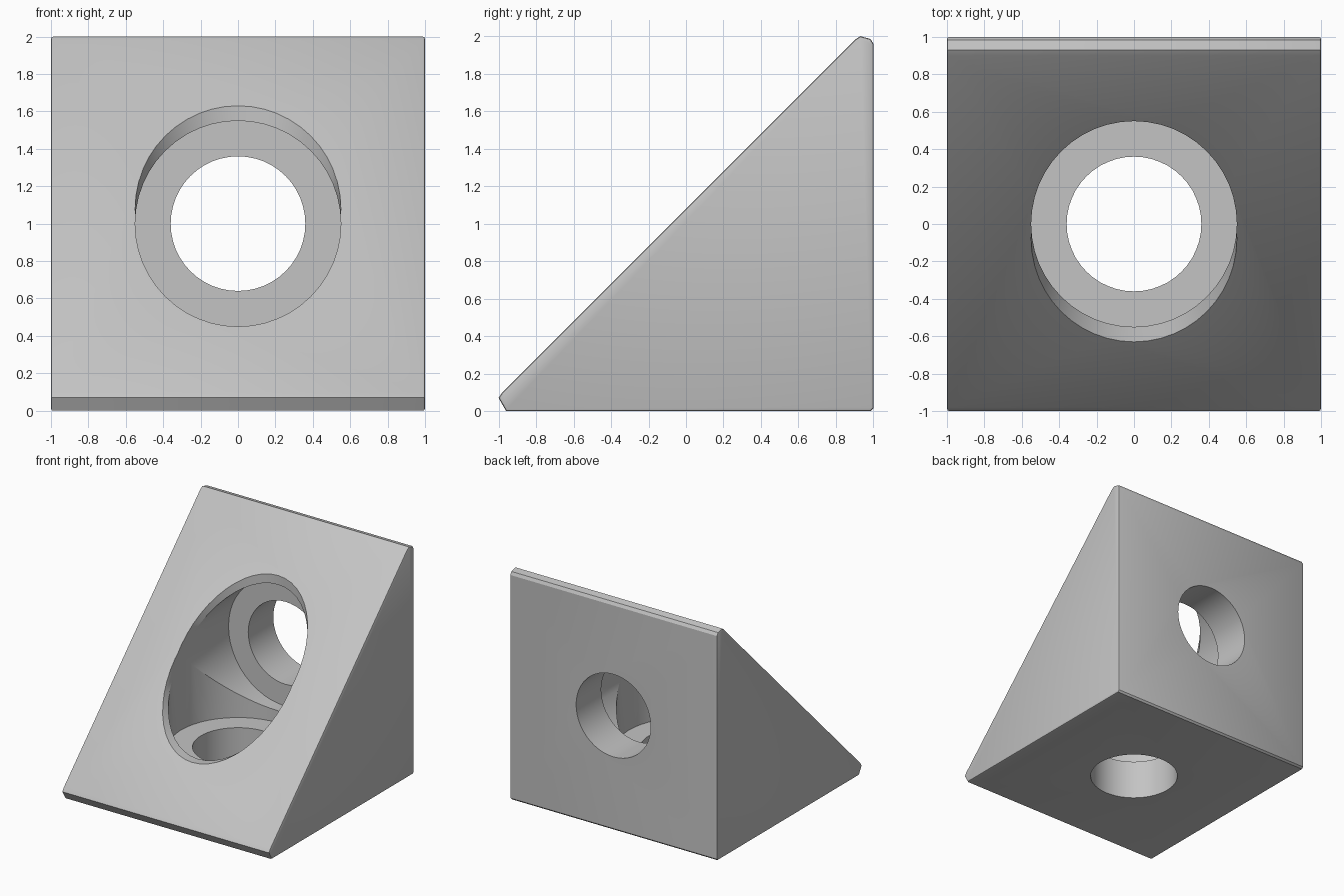
import bpy, bmesh, math
from mathutils import Matrix

if "Cube" in bpy.data.objects:
    bpy.data.objects.remove(bpy.data.objects["Cube"], do_unlink=True)

grey = bpy.data.materials.new("light grey")
grey.use_nodes = True
grey.diffuse_color = (0.55, 0.55, 0.55, 1)
grey.node_tree.nodes["Principled BSDF"].inputs["Base Color"].default_value = grey.diffuse_color


def add_object(name, bm):
    bmesh.ops.recalc_face_normals(bm, faces=bm.faces[:])
    mesh = bpy.data.meshes.new(name)
    bm.to_mesh(mesh)
    bm.free()
    mesh.materials.append(grey)
    obj = bpy.data.objects.new(name, mesh)
    bpy.context.collection.objects.link(obj)
    return obj


def wedge(name, profile, half_width, bevel):
    """Extrude a (y, z) profile across x and chamfer the rims of both sides."""
    bm = bmesh.new()
    side = bm.faces.new([bm.verts.new((-half_width, y, z)) for y, z in profile])
    far = bmesh.ops.extrude_face_region(bm, geom=[side], use_keep_orig=True)["geom"]
    bmesh.ops.translate(bm, vec=(2 * half_width, 0, 0),
                        verts=[g for g in far if isinstance(g, bmesh.types.BMVert)])
    rims = [e for e in bm.edges if abs(e.verts[0].co.x - e.verts[1].co.x) < 1e-5]
    bmesh.ops.bevel(bm, geom=rims, offset=bevel, segments=2, profile=0.5,
                    affect='EDGES', clamp_overlap=True)
    return add_object(name, bm)


def stepped_bore(name, steps, matrix, sides=48):
    """Lathe (radius, height) steps into a closed cutter."""
    bm = bmesh.new()
    rings = []
    for r, h in steps:
        angles = [math.tau * i / sides for i in range(sides)]
        rings.append([bm.verts.new((r * math.cos(a), r * math.sin(a), h)) for a in angles])
    for low, high in zip(rings, rings[1:]):
        for i in range(sides):
            j = (i + 1) % sides
            bm.faces.new((low[i], low[j], high[j], high[i]))
    bm.faces.new(rings[0])
    bm.faces.new(rings[-1])
    bm.transform(matrix)
    obj = add_object(name, bm)
    obj.hide_render = True
    return obj


# Wedge body with blunted tips
profile = [(-0.96, 0), (-1, 0.07), (-0.98, 0.10), (0.90, 1.98), (0.93, 2),
           (0.985, 1.985), (1, 1.96), (1, 0.015), (0.985, 0)]
body = wedge("corner_bracket", profile, 1.0, 0.012)

# Screw hole and counterbore through the base and through the back
steps = [(0.36, -0.2), (0.36, 0.345), (0.55, 0.345), (0.55, 2.5)]
bores = [stepped_bore("base_bore", steps, Matrix.Identity(4)),
         stepped_bore("back_bore", steps,
                      Matrix.Translation((0, 1, 1)) @ Matrix.Rotation(math.pi / 2, 4, 'X'))]

bpy.ops.object.select_all(action='DESELECT')
bpy.context.view_layer.objects.active = body
body.select_set(True)
for bore in bores:
    cut = body.modifiers.new(bore.name, 'BOOLEAN')
    cut.operation = 'DIFFERENCE'
    cut.solver = 'EXACT'
    cut.object = bore
    bpy.ops.object.modifier_apply(modifier=cut.name)
    bpy.data.objects.remove(bore, do_unlink=True)

bpy.ops.object.shade_smooth_by_angle(angle=math.radians(25))
